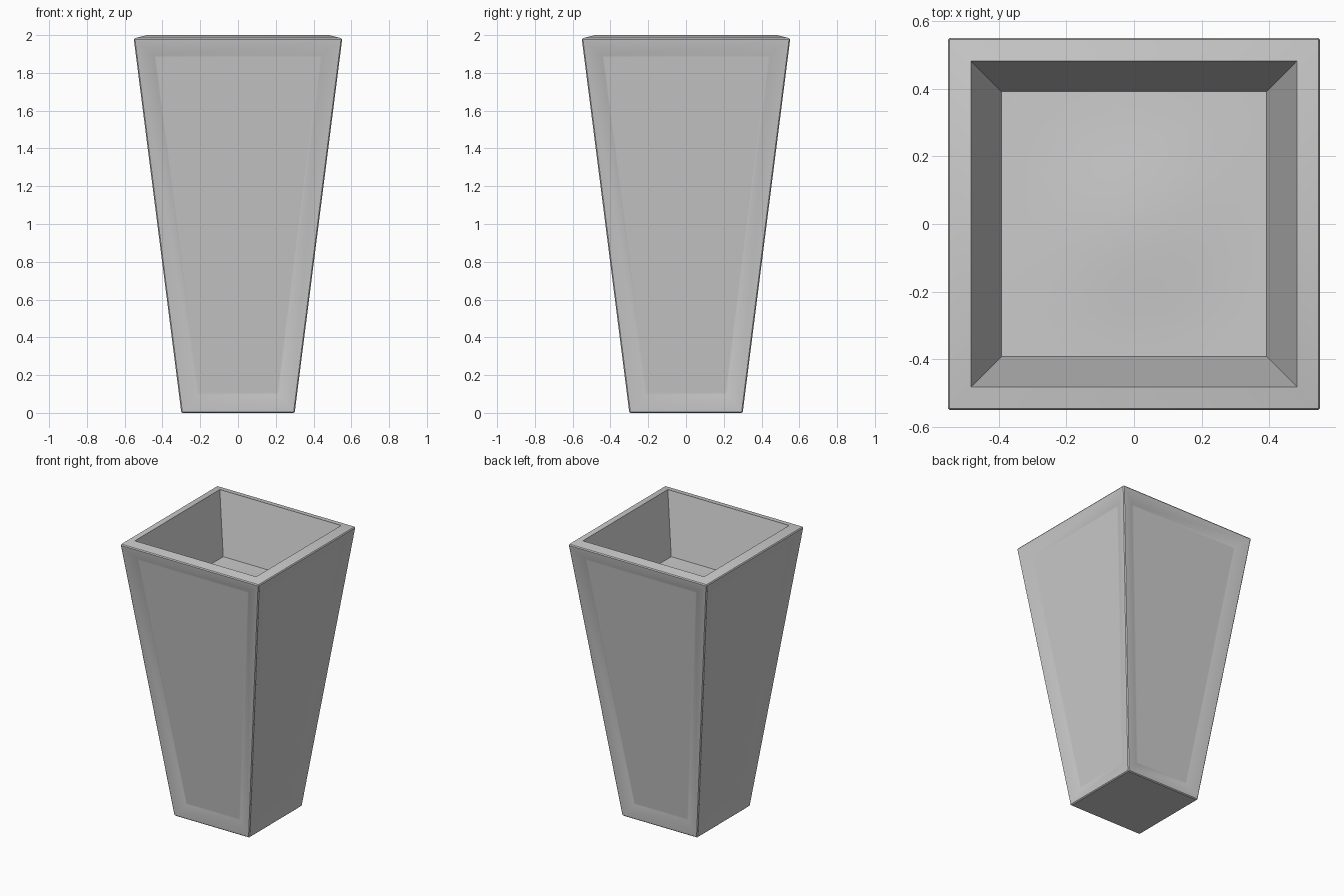
import bpy, bmesh, math
from math import radians, cos, pi

if "Cube" in bpy.data.objects:
    bpy.data.objects.remove(bpy.data.objects["Cube"])


def finish(bm, name, angle):
    mesh = bpy.data.meshes.new(name)
    bm.to_mesh(mesh)
    bm.free()
    obj = bpy.data.objects.new(name, mesh)
    bpy.context.collection.objects.link(obj)
    bpy.ops.object.select_all(action='DESELECT')
    obj.select_set(True)
    bpy.context.view_layer.objects.active = obj
    bpy.ops.object.shade_smooth_by_angle(angle=radians(angle))
    return obj


def ring(bm, half, z):
    return [bm.verts.new((sx * half, sy * half, z))
            for sx, sy in ((-1, -1), (1, -1), (1, 1), (-1, 1))]


# planter shell: tapered outside, sloping rim, tapered inside wall
SOIL_Z, SOIL_HALF = 1.575, 0.393
profile = [(0.30, 0.0), (0.552, 1.982), (0.483, 2.0), (SOIL_HALF, SOIL_Z)]
bm = bmesh.new()
rings = [ring(bm, h, z) for h, z in profile]
bm.faces.new(rings[0][::-1])
sides = []
for k, (lo, hi) in enumerate(zip(rings, rings[1:])):
    for i in range(4):
        j = (i + 1) % 4
        f = bm.faces.new((lo[i], lo[j], hi[j], hi[i]))
        if k == 0:
            sides.append(f)

# tiny chamfer on the outer edges
edges = list({e for f in sides for e in f.edges})
bmesh.ops.bevel(bm, geom=edges, offset=0.006, segments=1,
                profile=0.5, affect='EDGES')
bm.normal_update()

# softly recessed panel on each outer side: lip, ramp, flat centre
panels = [f for f in bm.faces if f.calc_area() > 1.0 and abs(f.normal.z) < 0.3]
for thickness, depth in ((0.008, 0.0), (0.08, -0.03), (0.012, 0.0)):
    bmesh.ops.inset_individual(bm, faces=panels, thickness=thickness,
                               depth=depth, use_even_offset=True)
finish(bm, "planter_shell", 30)

# soil surface: gently mounded square
bm = bmesh.new()
bmesh.ops.create_grid(bm, x_segments=12, y_segments=12, size=SOIL_HALF)
for v in bm.verts:
    mound = cos(v.co.x / SOIL_HALF * pi / 2) * cos(v.co.y / SOIL_HALF * pi / 2)
    v.co.z = SOIL_Z + 0.02 * mound ** 2
finish(bm, "soil", 60)
